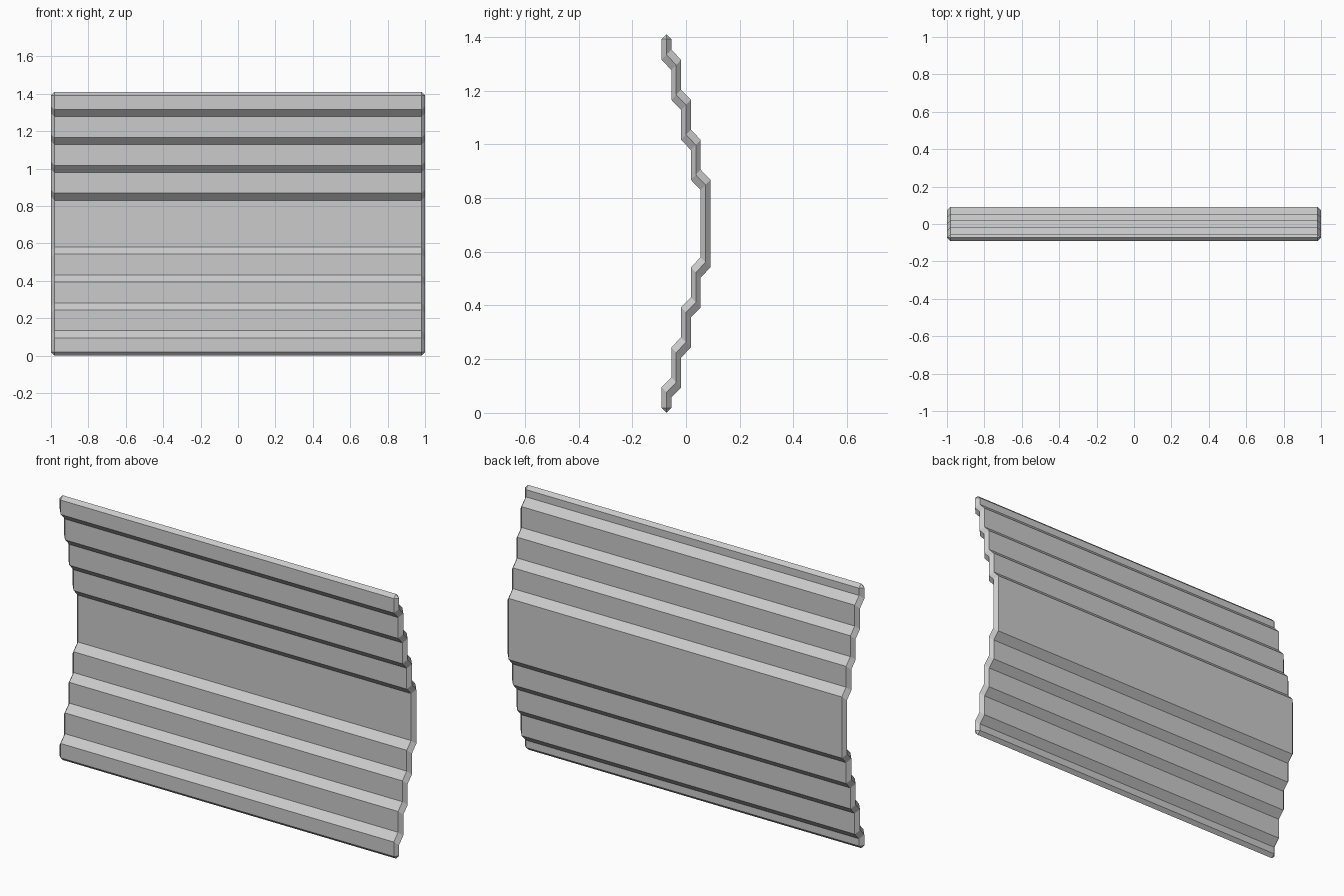
import bpy, bmesh

if "Cube" in bpy.data.objects:
    bpy.data.objects.remove(bpy.data.objects["Cube"])

H, T, B = 1.41, 0.0364, 0.0182    # height, sheet thickness / step depth, edge bevel
X = 1.0

# Lower half of the stepped profile as (y, z); front and back corners paired
front = [(-0.091, B)]
back = [(-0.091 + T, B)]
for i in range(4):
    y, z = -0.091 + T * i, 0.095 + 0.149 * i
    front += [(y, z), (y + T, z + 0.038)]
    back += [(y + T, z - 0.038), (y + 2 * T, z)]


def mirrored(pts):
    return pts + [(y, H - z) for y, z in reversed(pts)]


front, back = mirrored(front), mirrored(back)
mid = [((a[0] + b[0]) / 2, (a[1] + b[1]) / 2) for a, b in zip(front, back)]
tips = [(mid[0][0], 0.0), (mid[-1][0], H)]

bm = bmesh.new()


def row(pts, x):
    return [bm.verts.new((x, y, z)) for y, z in pts]


# Sheet: closed outline swept along x
outline = front + [tips[1]] + back[::-1] + [tips[0]]
n = len(front)
left, right = row(outline, -X + B), row(outline, X - B)
count = len(outline)
for i in range(count):
    j = (i + 1) % count
    bm.faces.new((left[i], right[i], right[j], left[j]))

# Bevelled side edges meeting in a ridge along the middle of the sheet
for loop, x in ((left, -X), (right, X)):
    ridge = row(mid, x)
    f, b = loop[:n], loop[n + 1:2 * n + 1][::-1]
    top, bottom = loop[n], loop[2 * n + 1]
    for side in (f, b):
        for i in range(n - 1):
            bm.faces.new((side[i], side[i + 1], ridge[i + 1], ridge[i]))
        bm.faces.new((side[0], ridge[0], bottom))
        bm.faces.new((side[-1], ridge[-1], top))

bmesh.ops.recalc_face_normals(bm, faces=bm.faces[:])
mesh = bpy.data.meshes.new("stepped_panel")
bm.to_mesh(mesh)
bm.free()

mat = bpy.data.materials.new("light grey")
mat.diffuse_color = (0.6, 0.6, 0.6, 1)
mat.use_nodes = True
mat.node_tree.nodes["Principled BSDF"].inputs["Base Color"].default_value = mat.diffuse_color
mesh.materials.append(mat)
panel = bpy.data.objects.new("stepped_panel", mesh)
bpy.context.collection.objects.link(panel)
